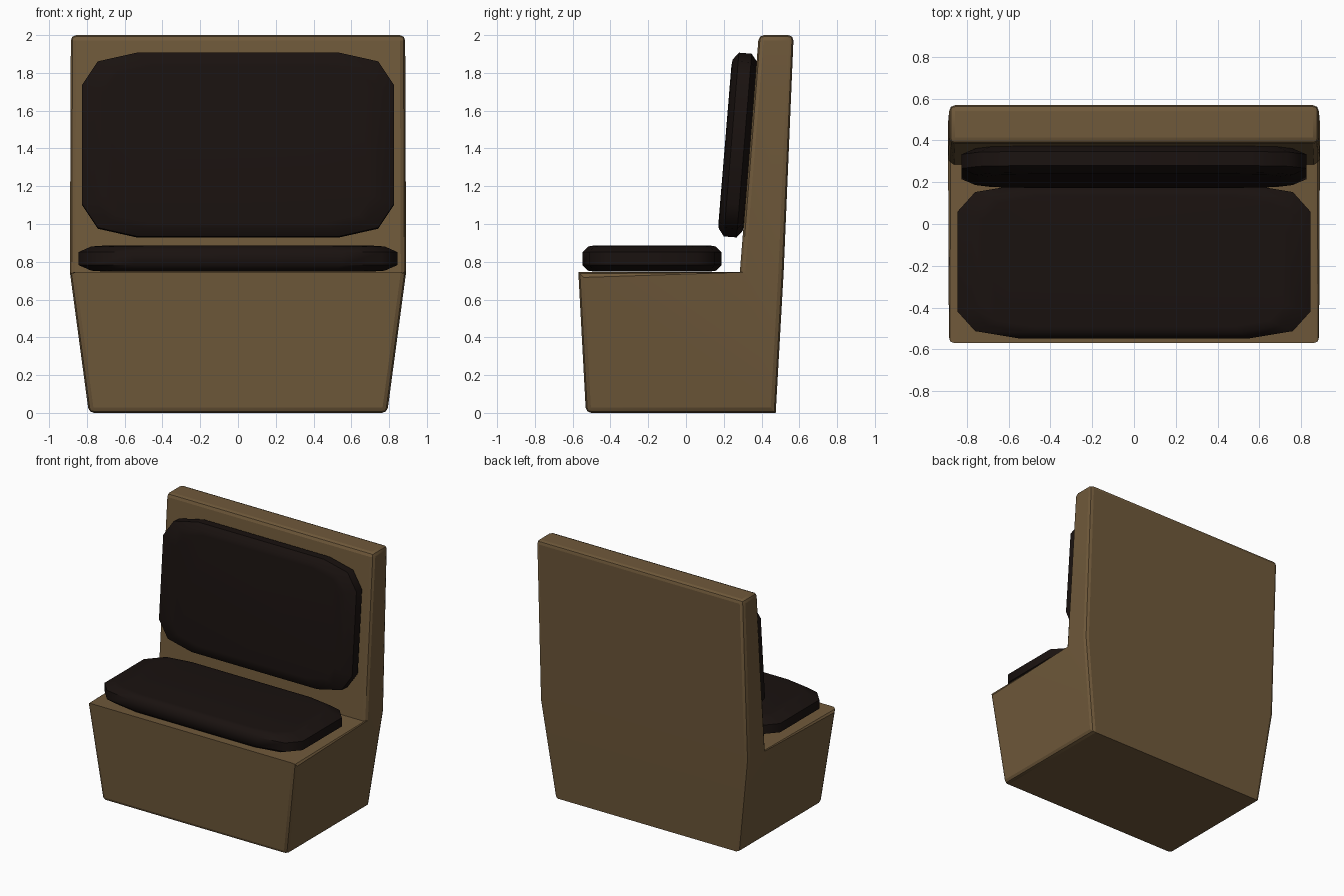
import bpy, bmesh, math

if "Cube" in bpy.data.objects:
    bpy.data.objects.remove(bpy.data.objects["Cube"])


def material(name, rgb):
    m = bpy.data.materials.new(name)
    m.diffuse_color = (*rgb, 1)
    m.use_nodes = True
    m.node_tree.nodes["Principled BSDF"].inputs["Base Color"].default_value = m.diffuse_color
    return m


def make_object(name, bm, mat, angle):
    bmesh.ops.recalc_face_normals(bm, faces=bm.faces)
    me = bpy.data.meshes.new(name)
    bm.to_mesh(me)
    bm.free()
    me.materials.append(mat)
    ob = bpy.data.objects.new(name, me)
    bpy.context.collection.objects.link(ob)
    bpy.ops.object.select_all(action='DESELECT')
    ob.select_set(True)
    bpy.context.view_layer.objects.active = ob
    bpy.ops.object.shade_smooth_by_angle(angle=math.radians(angle))
    return ob


wood = material("wood", (0.16, 0.1, 0.043))
leather = material("dark_leather", (0.010, 0.006, 0.005))

# Bench body: side profile (half width, y, z), flared below the seat
profile = [(0.79, -0.53, 0), (0.79, 0.475, 0), (0.89, 0.517, 0.745),
           (0.885, 0.57, 2), (0.885, 0.385, 2), (0.89, 0.285, 0.745),
           (0.89, -0.57, 0.745)]
bm = bmesh.new()
left = [bm.verts.new((-x, y, z)) for x, y, z in profile]
right = [bm.verts.new((x, y, z)) for x, y, z in profile]
n = len(profile)
for side in (left, right):
    bm.faces.new([side[i] for i in (0, 1, 2, 5, 6)])
    bm.faces.new([side[i] for i in (2, 3, 4, 5)])
for i in range(n):
    j = (i + 1) % n
    bm.faces.new((left[i], left[j], right[j], right[i]))
bmesh.ops.recalc_face_normals(bm, faces=bm.faces)

# Soften the side outlines, the top rail and the front toe edge
soft = [bm.edges.get((s[i], s[(i + 1) % n])) for s in (left, right) for i in range(n)]
soft += [bm.edges.get((left[i], right[i])) for i in (0, 3, 4)]
bmesh.ops.bevel(bm, geom=soft, offset=0.028, segments=2, profile=0.5,
                affect='EDGES', clamp_overlap=True)
make_object("bench_body", bm, wood, 20)


# Cushion: cut-corner outline stacked in layers, pinched at both faces
def cushion(name, a, b, h, loc, tilt):
    quarter = [(1, 0.65), (0.9, 0.905), (0.65, 1)]
    outline = (quarter + [(-x, y) for x, y in reversed(quarter)]
               + [(-x, -y) for x, y in quarter]
               + [(x, -y) for x, y in reversed(quarter)])
    bm = bmesh.new()
    rings = [[bm.verts.new((x * a * s, y * b * s, t * h)) for x, y in outline]
             for s, t in ((0.85, -1), (0.92, -0.94), (1, -0.5),
                          (1, 0.5), (0.92, 0.94), (0.85, 1))]
    k = len(outline)
    for lo, hi in zip(rings, rings[1:]):
        for i in range(k):
            j = (i + 1) % k
            bm.faces.new((lo[i], lo[j], hi[j], hi[i]))
    bm.faces.new(rings[0])
    bm.faces.new(rings[-1])
    ob = make_object(name, bm, leather, 50)
    ob.location = loc
    ob.rotation_euler.x = math.radians(tilt)


cushion("seat_cushion", 0.845, 0.368, 0.068, (0, -0.18, 0.817), 0)
cushion("back_cushion", 0.825, 0.488, 0.068, (0, 0.274, 1.418), 85.3)
